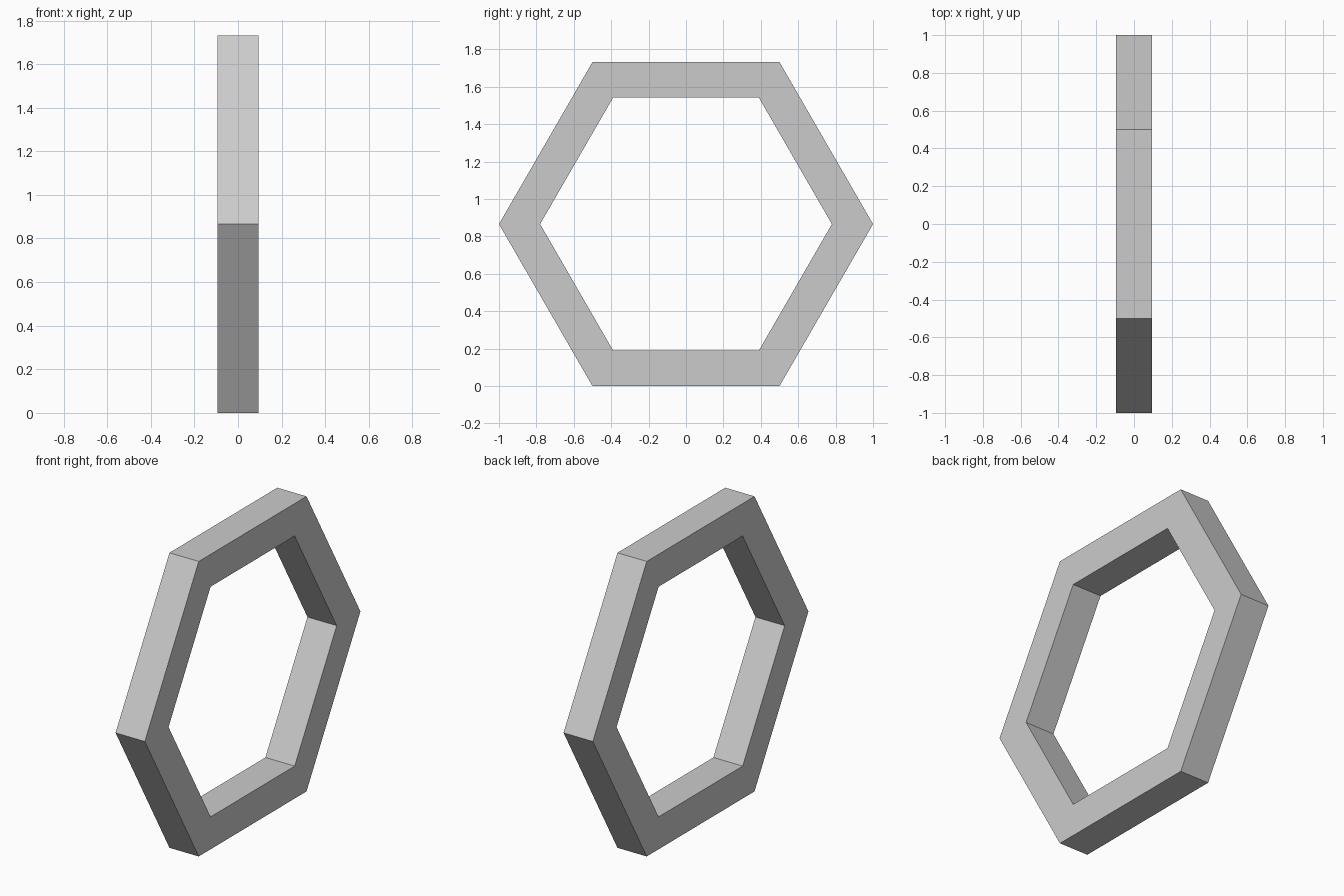
import bpy, bmesh, math

if "Cube" in bpy.data.objects:
    bpy.data.objects.remove(bpy.data.objects["Cube"])

SIDES = 6
OUTER, INNER = 1.0, 0.78      # corner radii of the ring
HALF_DEPTH = 0.095
CENTRE_Z = OUTER * math.cos(math.pi / SIDES)


def hexagon(bm, radius, x):
    """Hexagon of vertices facing along x, with corners at +y and -y."""
    step = 2 * math.pi / SIDES
    return [bm.verts.new((x, radius * math.cos(i * step),
                          CENTRE_Z + radius * math.sin(i * step)))
            for i in range(SIDES)]


# Hexagonal ring: sweep the square section's four loops around the frame
bm = bmesh.new()
loops = [hexagon(bm, r, x) for r, x in ((OUTER, -HALF_DEPTH), (OUTER, HALF_DEPTH),
                                        (INNER, HALF_DEPTH), (INNER, -HALF_DEPTH))]
for k, a in enumerate(loops):
    b = loops[(k + 1) % 4]
    for i in range(SIDES):
        j = (i + 1) % SIDES
        bm.faces.new((a[i], a[j], b[j], b[i]))
bmesh.ops.recalc_face_normals(bm, faces=bm.faces)

mesh = bpy.data.meshes.new("hexagonal_ring")
bm.to_mesh(mesh)
bm.free()
bpy.context.collection.objects.link(bpy.data.objects.new("hexagonal_ring", mesh))
